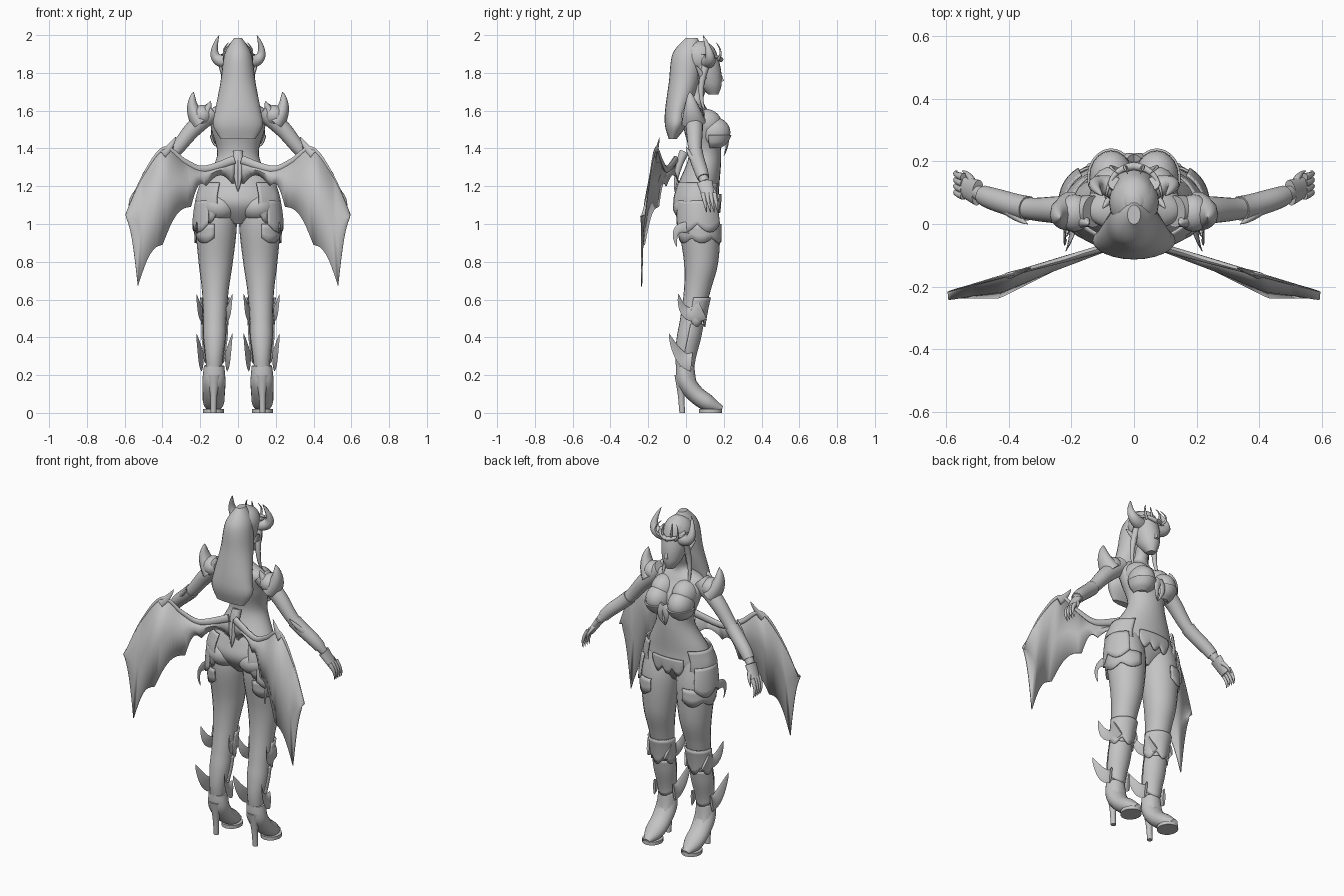
import bpy, bmesh, math
from mathutils import Vector

cube = bpy.data.objects.get("Cube")
if cube:
    bpy.data.objects.remove(cube)

ACROSS, DEPTH, UP = Vector((1, 0, 0)), Vector((0, 1, 0)), Vector((0, 0, 1))

grey = bpy.data.materials.new("plain grey")
grey.use_nodes = True
shade = .55
grey.diffuse_color = (shade, shade, shade, 1)
grey.node_tree.nodes["Principled BSDF"].inputs["Base Color"].default_value = grey.diffuse_color


def finish(name, bm, mirror=False, thickness=0):
    """Turn a bmesh into a smooth object, optionally mirrored and thickened."""
    bmesh.ops.recalc_face_normals(bm, faces=bm.faces)
    for face in bm.faces:
        face.smooth = True
    mesh = bpy.data.meshes.new(name)
    bm.to_mesh(mesh)
    bm.free()
    mesh.set_sharp_from_angle(angle=math.radians(45))
    mesh.materials.append(grey)
    obj = bpy.data.objects.new(name, mesh)
    bpy.context.collection.objects.link(obj)
    if thickness:
        solidify = obj.modifiers.new("Thickness", "SOLIDIFY")
        solidify.thickness = thickness
        solidify.offset = 0
    if mirror:
        obj.modifiers.new("Mirror", "MIRROR")


def spline(points, steps=8):
    """Smooth samples through tuples of any length."""
    samples = []
    last = len(points) - 1
    for i in range(last):
        before, start = points[max(i - 1, 0)], points[i]
        end, after = points[i + 1], points[min(i + 2, last)]
        for step in range(steps):
            t = step / steps
            sample = []
            for a, b, c, d in zip(before, start, end, after):
                leave, arrive = (c - a) / 2, (d - b) / 2
                ease = t * t * (3 - 2 * t)
                sample.append(b + (c - b) * ease + leave * t * (1 - t) ** 2 - arrive * t * t * (1 - t))
            samples.append(sample)
    return samples + [list(points[-1])]


def loft(name, rows, axis=None, squash=1, mirror=False, arc=None, jag=0, teeth=3, gap=0, sides=20):
    """Skin rows of (x, y, z, radius, optional second radius).
    Rings lie level, or across the path when an axis is given.
    An arc in degrees leaves an open plate with a toothed hem."""
    bm = bmesh.new()
    rings = []
    first, sweep = arc or (0, 360)
    for k, row in enumerate(rows):
        u, v = ACROSS, DEPTH
        if axis:
            ahead, behind = rows[min(k + 1, len(rows) - 1)], rows[max(k - 1, 0)]
            along = (Vector(ahead[:3]) - Vector(behind[:3])).normalized()
            u = axis.cross(along).normalized()
            v = along.cross(u)
        wide = max(row[3], 0) + gap + .001
        deep = (max(row[-1], 0) + gap + .001) * squash
        ring = []
        for i in range(sides + bool(arc)):
            angle = math.radians(first + sweep * i / sides)
            hem = jag * (k / len(rows)) ** 2 * abs(math.sin(math.pi * teeth * i / sides))
            spot = Vector(row[:3]) + u * wide * math.cos(angle) + v * deep * math.sin(angle)
            ring.append(bm.verts.new(spot - UP * hem))
        rings.append(ring)
    for ring, following in zip(rings, rings[1:]):
        for i in range(sides):
            j = (i + 1) % len(ring)
            bm.faces.new((ring[i], ring[j], following[j], following[i]))
    if not arc:
        bm.faces.new(rings[0])
        bm.faces.new(rings[-1])
    finish(name, bm, mirror, .008 if arc else 0)


def plate(name, rows, top, bottom, arc, gap, mirror=False, **hem):
    """Armour following the body between two heights."""
    covered = [row for row in rows if bottom <= row[2] <= top]
    covered.sort(key=lambda row: -row[2])
    loft(name, covered, arc=arc, gap=gap, mirror=mirror, **hem)


def ball(name, centre, radii, mirror=False):
    bm = bmesh.new()
    bmesh.ops.create_uvsphere(bm, u_segments=20, v_segments=14, radius=1)
    bmesh.ops.scale(bm, vec=radii, verts=bm.verts)
    bmesh.ops.translate(bm, vec=centre, verts=bm.verts)
    finish(name, bm, mirror)


def horn(name, start, bend, end, radius, axis=DEPTH, squash=1, steps=10):
    """Mirrored curved spike narrowing to its end."""
    start, bend, end = Vector(start), Vector(bend), Vector(end)
    rows = []
    for step in range(steps + 1):
        t = step / steps
        centre = start.lerp(bend, t).lerp(bend.lerp(end, t), t)
        rows.append((*centre, radius * (1 - t) ** .7))
    loft(name, rows, axis=axis, squash=squash, mirror=True, sides=10)


def centred(stations):
    return spline([(0, *station) for station in stations])


def leg_line(stations):
    """The legs part a little towards the feet."""
    return spline([(.13 - .015 * z, y, z, radius) for y, z, radius in stations])


# Body
torso = centred([(.06, 1, .04, .05), (.053, 1.1, .195, .115), (.065, 1.2, .185, .11), (.1, 1.36, .11, .085),
                 (.08, 1.5, .14, .09), (.045, 1.6, .15, .07), (.05, 1.66, .045, .04), (.08, 1.74, .04, .04)])
loft("torso", torso, sides=28)
ball("buttock", (.1, .03, 1.09), (.1, .1, .08), mirror=True)
ball("breast", (.073, .15, 1.485), (.07, .085, .08), mirror=True)
ball("upper_chest", (.07, .1, 1.53), (.07, .09, .08), mirror=True)
leg = leg_line([(.06, 1.15, .09), (.07, 1, .108), (.08, .8, .09), (.06, .65, .07),
                (.03, .5, .06), (.01, .4, .058), (-.01, .3, .046), (-.01, .2, .037)])
loft("leg", leg, mirror=True)

# High heeled shoes
shoe = leg_line([(-.01, .25, .042), (0, .17, .048), (.05, .1, .046), (.12, .05, .042), (.19, .02, .015)])
loft("shoe", shoe, axis=-ACROSS, squash=1.25, mirror=True)
loft("shoe_heel", leg_line([(-.02, .2, .04), (-.025, .1, .018), (-.02, 0, .014)]), mirror=True)
loft("shoe_sole", leg_line([(.13, .02, .055), (.13, 0, .055)]), squash=1.1, mirror=True)

# Arms and hands
arm = spline([(.13, .04, 1.6, .05), (.24, .045, 1.5, .043), (.34, .05, 1.38, .034),
              (.45, .08, 1.28, .03), (.5, .1, 1.22, .022)])
loft("arm", arm, axis=DEPTH, mirror=True)
loft("bracer", arm[len(arm) // 2:-4], axis=DEPTH, gap=.005, mirror=True)
horn("bracer_spike", (.42, .06, 1.32), (.38, .02, 1.36), (.34, 0, 1.41), .02)
loft("palm", spline([(.5, .1, 1.22, .02), (.55, .12, 1.14, .015)]), axis=DEPTH, squash=2, mirror=True)
for i in range(4):
    finger = Vector((.545, .09 + i * .02, 1.16))
    horn("finger", finger, finger + Vector((.04, .01, -.05)), finger + Vector((.02, .02, -.1)), .012)
horn("thumb", (.51, .11, 1.2), (.52, .16, 1.18), (.55, .17, 1.12), .015)

# Head
loft("head", centred([(.145, 1.685, .022), (.125, 1.74, .054), (.1, 1.83, .071), (.08, 1.93, .06), (.07, 1.97, .02)]),
     squash=1.15, sides=24)
horn("nose", (0, .19, 1.755), (0, .185, 1.79), (0, .17, 1.82), .01)
ball("lips", (0, .174, 1.73), (.02, .01, .01))
ball("eye", (.03, .165, 1.8), (.016, .01, .01), mirror=True)
horn("ear", (.06, .09, 1.77), (.08, .08, 1.8), (.1, .05, 1.84), .02)

# Hair
ball("hair_cap", (0, .07, 1.88), (.08, .09, .09))
loft("long_hair", centred([(.03, 1.985, .02, .03), (.01, 1.9, .07, .08), (-.01, 1.75, .092, .08),
                           (-.045, 1.6, .12, .065), (-.055, 1.52, .13, .055), (-.07, 1.45, .09, .02)]), sides=24)
horn("side_lock", (.06, .13, 1.9), (.08, .04, 1.7), (.09, .11, 1.58), .022)

# Horns and tiara
horn("head_horn", (.06, .115, 1.86), (.165, .15, 1.86), (.1, .09, 2), .037)
horn("tiara_band", (0, .185, 1.87), (.08, .18, 1.89), (.09, .08, 1.9), .012, axis=UP)
for side in (.02, .05):
    horn("tiara_spike", (side, .17, 1.87), (side * 2, .2, 1.91), (side, .16, 1.96), .007)

# Shoulder armour
ball("shoulder_guard", (.19, .035, 1.575), (.055, .06, .055), mirror=True)
horn("shoulder_spike", (.2, .04, 1.54), (.26, .03, 1.61), (.235, .02, 1.7), .05, squash=1.3)
horn("shoulder_small_spike", (.19, .02, 1.56), (.16, .01, 1.6), (.145, 0, 1.65), .035)

# Bodice, belt and hip armour
cup = spline([(.073, .15, 1.47, .072, .087), (.073, .145, 1.43, .058, .068), (.075, .14, 1.405, .03, .04)])
loft("bust_cup", cup, arc=(-20, 190), mirror=True)
horn("bust_ornament", (0, .21, 1.48), (.04, .23, 1.43), (0, .2, 1.36), .025, squash=.5)
plate("belt_front", torso, 1.16, 1.1, (62, 56), gap=.008, jag=.06, teeth=3)
plate("hip_plate", torso, 1.23, 1.08, (-60, 110), gap=.016, jag=.1, mirror=True)
plate("lower_hip_plate", leg, 1.13, 1, (-70, 130), gap=.014, jag=.06, teeth=2, mirror=True)
horn("hip_back_spike", (.215, .02, .98), (.23, -.08, 1), (.215, -.05, .88), .03, axis=ACROSS, squash=.2)
horn("spine_crest", (0, -.01, 1.38), (.02, -.05, 1.3), (0, -.06, 1.17), .025)

# Leg armour and its swept fins
plate("thigh_plate", leg, 1, .91, (-85, 180), gap=.005, jag=.05, mirror=True)
plate("knee_guard", leg, .63, .5, (-10, 200), gap=.008, jag=.06, mirror=True)
plate("shin_guard", leg, .48, .28, (0, 180), gap=.006, jag=.05, teeth=1, mirror=True)
plate("ankle_guard", shoe, .25, .16, (0, 180), gap=.006, jag=.03, mirror=True)
for side in (-1, 1):
    near, far = .125 + side * .065, .125 + side * .095
    slant = ACROSS + DEPTH * side * .6
    horn("knee_fin", (near, .09, .54), (near, -.02, .48), (far, -.04, .63), .05, axis=slant, squash=.15)
    horn("shin_fin", (near, .03, .27), (near, -.04, .27), (far, -.09, .42), .05, axis=slant, squash=.15)


# Bat wings: a leading edge bridged to a scalloped trailing edge
def lead_point(x, z):
    return Vector((x, -.05 - .28 * x, z))


def trail_point(x, z):
    """The hem sweeps back from the spine, then runs flat."""
    return Vector((x, -min(.02 + x / 2, .235), z))


lead_knots = [(.02, 1.34), (.18, 1.29), (.28, 1.33), (.39, 1.4), (.5, 1.26), (.595, 1.05)]
tips = [(.02, 1.2), (.17, 1.2), (.25, 1.09), (.4, .89), (.53, .67), (.59, 1.03)]
lead = [lead_point(*knot) for knot in spline(lead_knots)]
trail = []
for (x, z), (next_x, next_z) in zip(tips, tips[1:]):
    for step in range(8):
        t = step / 8
        scallop = math.sin(math.pi * t) * .06
        trail.append(trail_point(x + (next_x - x) * t, z + (next_z - z) * t + scallop))
trail.append(trail_point(*tips[-1]))

bm = bmesh.new()
columns = []
for front, rear in zip(lead, trail):
    belly = front.lerp(rear, .5) - DEPTH * .015
    columns.append([bm.verts.new(spot) for spot in (front, belly, rear)])
for column, following in zip(columns, columns[1:]):
    for i in range(2):
        bm.faces.new((column[i], following[i], following[i + 1], column[i + 1]))
finish("wing_membrane", bm, mirror=True, thickness=.006)
bone = [(*spot, .022 * (1 - i / len(lead))) for i, spot in enumerate(lead)]
loft("wing_arm", bone, axis=DEPTH, squash=.6, mirror=True, sides=10)
horn("wing_hook", (.4, -.165, 1.37), (.36, -.15, 1.4), (.33, -.14, 1.46), .025, squash=.4)
